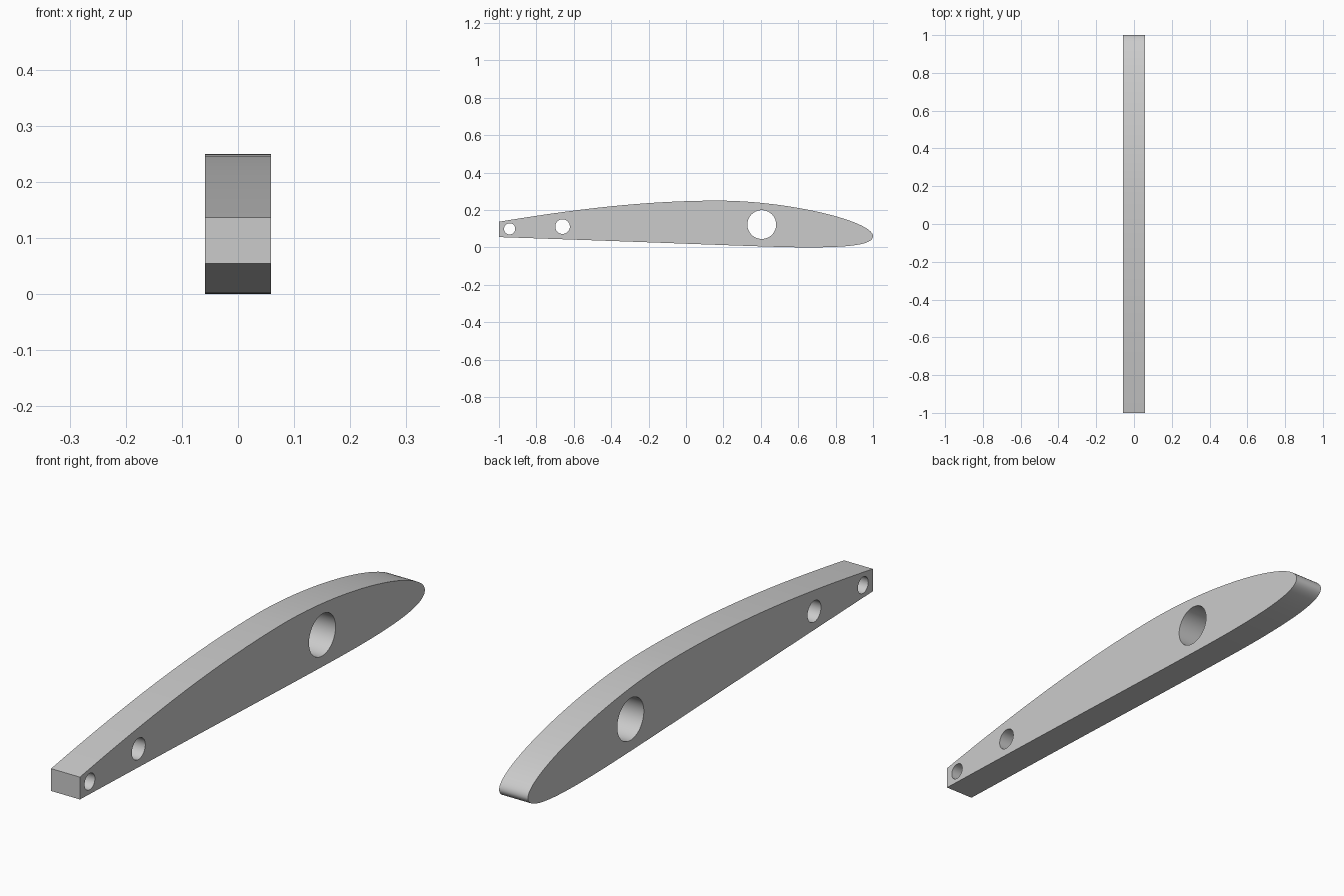
import bpy
import bmesh
from mathutils import Matrix, Vector
from mathutils.geometry import interpolate_bezier

if "Cube" in bpy.data.objects:
    bpy.data.objects.remove(bpy.data.objects["Cube"], do_unlink=True)

HALF_WIDTH = 0.0585

grey = bpy.data.materials.new("light_grey")
grey.use_nodes = True
GREY = (0.6, 0.6, 0.6, 1.0)
grey.diffuse_color = GREY
grey.node_tree.nodes["Principled BSDF"].inputs["Base Color"].default_value = GREY


def add_object(name, bm):
    bmesh.ops.recalc_face_normals(bm, faces=bm.faces[:])
    mesh = bpy.data.meshes.new(name)
    bm.to_mesh(mesh)
    bm.free()
    mesh.materials.append(grey)
    obj = bpy.data.objects.new(name, mesh)
    bpy.context.collection.objects.link(obj)
    return obj


# Airfoil outline as Bezier segments in (y, z): upper rear, upper nose, lower nose, underside
segments = [
    ((-1, 0.137), (-0.65, 0.195), (-0.25, 0.25), (0.17, 0.25)),
    ((0.17, 0.25), (0.55, 0.25), (1, 0.14), (1, 0.06)),
    ((1, 0.06), (1, 0.01), (0.85, 0), (0.65, 0)),
    ((0.65, 0), (0.45, 0), (0, 0.022), (-1, 0.055)),
]
outline = []
for start, handle_a, handle_b, end in segments:
    points = interpolate_bezier(*(Vector((-HALF_WIDTH, y, z))
                                  for y, z in (start, handle_a, handle_b, end)), 32)
    outline += points[:-1]
outline.append(points[-1])

# Rib body: the outline extruded across its width
bm = bmesh.new()
side = bm.faces.new([bm.verts.new(p) for p in outline])
extruded = bmesh.ops.extrude_face_region(bm, geom=[side], use_keep_orig=True)
bmesh.ops.translate(bm, vec=(2 * HALF_WIDTH, 0, 0),
                    verts=[g for g in extruded["geom"] if isinstance(g, bmesh.types.BMVert)])
rib = add_object("wing_rib", bm)

# Three round holes through the sides: rear pin, rear spar, main spar
holes = {
    "rear_pin_hole": (-0.943, 0.099, 0.030),
    "rear_spar_hole": (-0.66, 0.111, 0.039),
    "main_spar_hole": (0.405, 0.122, 0.077),
}
bpy.context.view_layer.objects.active = rib
for name, (y, z, radius) in holes.items():
    bm = bmesh.new()
    bmesh.ops.create_cone(bm, cap_ends=True, segments=64, radius1=radius, radius2=radius, depth=0.4,
                          matrix=Matrix.Translation((0, y, z)) @ Matrix.Rotation(1.5707963, 4, "Y"))
    cutter = add_object(name + "_cutter", bm)
    cutter.hide_render = True
    cut = rib.modifiers.new(name, "BOOLEAN")
    cut.operation = "DIFFERENCE"
    cut.solver = "EXACT"
    cut.object = cutter
    bpy.ops.object.modifier_apply(modifier=cut.name)
    bpy.data.objects.remove(cutter, do_unlink=True)

# Smooth curved walls, crisp rims
bpy.ops.object.select_all(action="DESELECT")
rib.select_set(True)
bpy.ops.object.shade_smooth_by_angle(angle=0.6)
